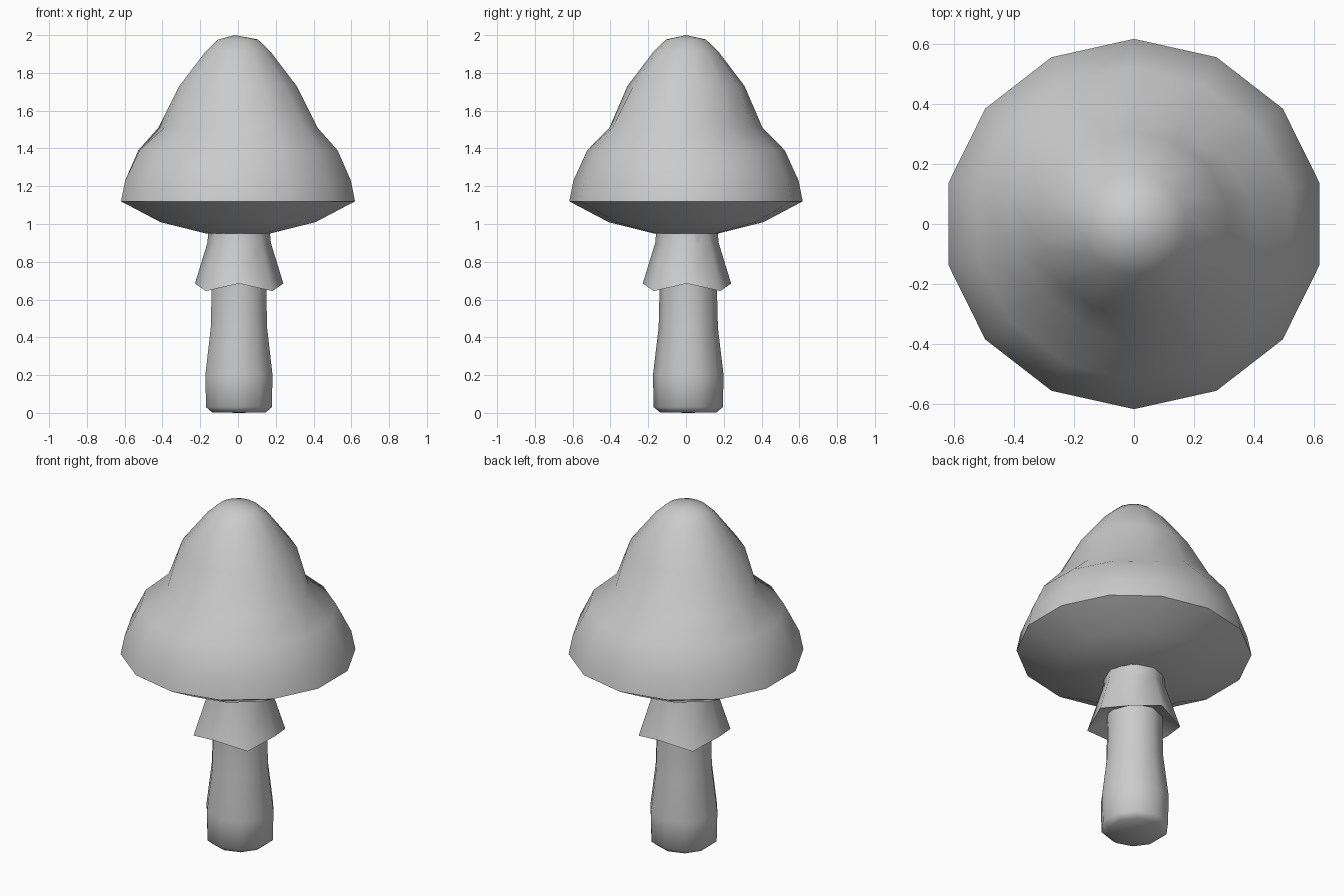
import bpy, bmesh
from math import sin, cos, pi, radians

if "Cube" in bpy.data.objects:
    bpy.data.objects.remove(bpy.data.objects["Cube"])


def lathe(name, sides, rings, phase=pi / 2, sx=1.0, centre=(0, 0), tweak=None,
          bottom=None, top=None, angle=40):
    """Spin (radius, z) rings listed from bottom to top, with optional pole points."""
    bm = bmesh.new()
    loops = []
    for i, (r, z) in enumerate(rings):
        loop = []
        for k in range(sides):
            a = phase + 2 * pi * k / sides
            rr, zz = tweak(i, a, r, z) if tweak else (r, z)
            loop.append(bm.verts.new((centre[0] + rr * cos(a) * sx,
                                      centre[1] + rr * sin(a), zz)))
        loops.append(loop)
    for lo, hi in zip(loops, loops[1:]):
        for k in range(sides):
            n = (k + 1) % sides
            bm.faces.new((lo[k], lo[n], hi[n], hi[k]))
    for pole, loop in ((bottom, loops[0]), (top, loops[-1])):
        if pole:
            v = bm.verts.new(pole)
            for k in range(sides):
                bm.faces.new((v, loop[k], loop[(k + 1) % sides]))
    bmesh.ops.recalc_face_normals(bm, faces=bm.faces)
    mesh = bpy.data.meshes.new(name)
    bm.to_mesh(mesh)
    bm.free()
    ob = bpy.data.objects.new(name, mesh)
    bpy.context.collection.objects.link(ob)
    bpy.ops.object.select_all(action='DESELECT')
    ob.select_set(True)
    bpy.context.view_layer.objects.active = ob
    bpy.ops.object.shade_smooth_by_angle(angle=radians(angle))
    return ob


# Cap: waist is pinched on the front-left and back-right sides
def pinch(i, a, r, z):
    d = cos(2 * (a - pi / 4))
    if i == 5:
        r -= 0.035 * d
    elif i == 4:
        r -= 0.008 * d
    return r, z


lathe("cap", 14,
      [(0.17, 0.95), (0.41, 1.01), (0.618, 1.12), (0.596, 1.23), (0.523, 1.39),
       (0.405, 1.51), (0.31, 1.73), (0.17, 1.915), (0.105, 1.977)],
      sx=1.028, tweak=pinch, bottom=(0, 0, 0.95), top=(-0.015, 0, 2.0))

# Stem: thicker foot with a rounded base
lathe("stem", 10,
      [(0.15, 0.003), (0.183, 0.03), (0.187, 0.2), (0.157, 0.45),
       (0.152, 0.65), (0.157, 0.96)],
      centre=(0.005, 0.012), bottom=(0.005, 0.012, 0.0), angle=65)


# Skirt: flared ring with a zigzag hem, folded back to the stem inside
def hem(i, a, r, z):
    if i == 1:
        low = 0.5 - 0.5 * cos(4 * a)
        return r + 0.015 * low, z - 0.04 * low
    return r, z


lathe("skirt", 8,
      [(0.145, 0.71), (0.234, 0.685), (0.168, 0.90), (0.163, 0.955)],
      centre=(0.006, 0.005), tweak=hem, angle=50)
